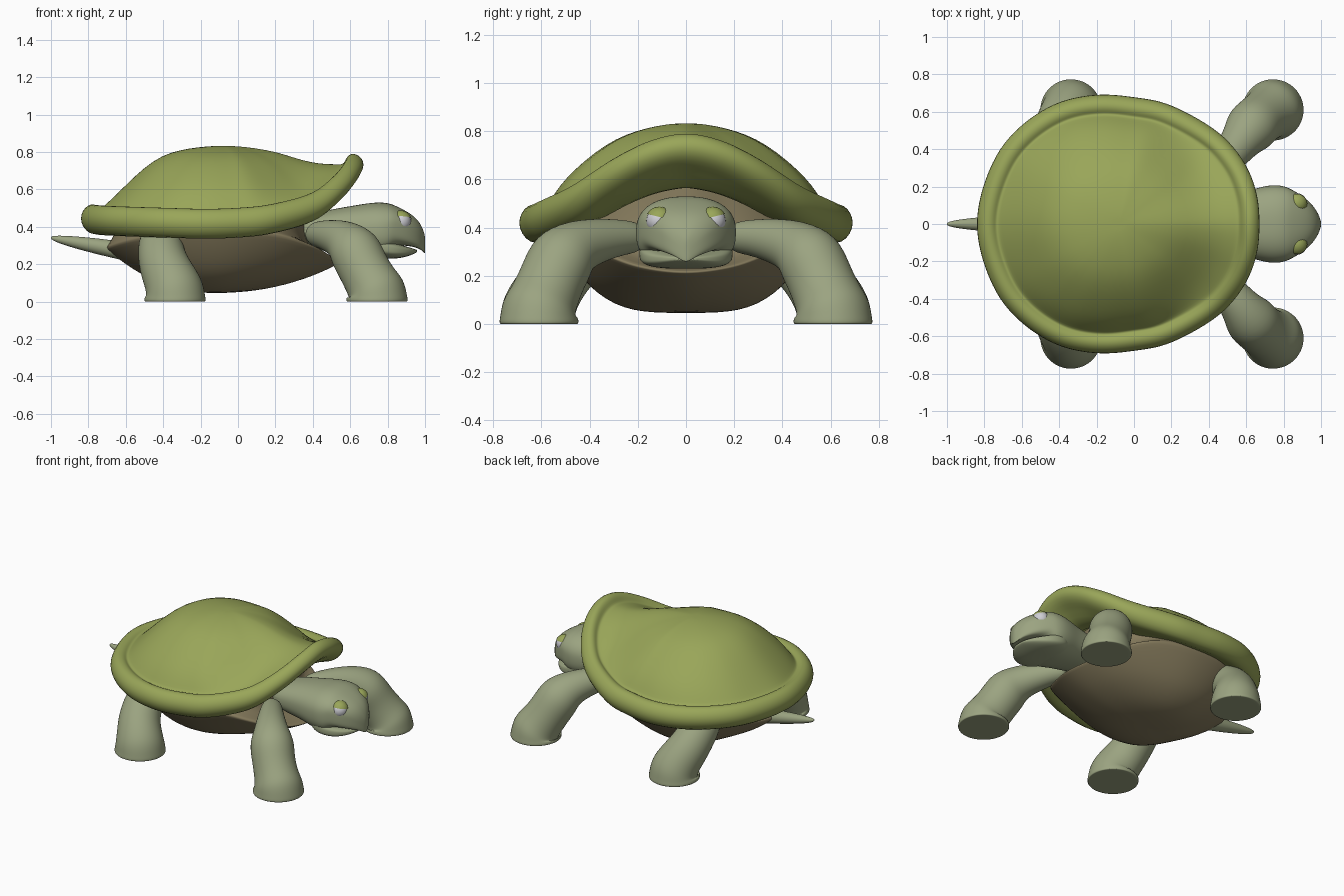
import bpy, bmesh, math
from mathutils import Vector, Quaternion, Matrix

if "Cube" in bpy.data.objects:
    bpy.data.objects.remove(bpy.data.objects["Cube"])


def material(name, rgb):
    m = bpy.data.materials.new(name)
    m.diffuse_color = (*rgb, 1)
    m.use_nodes = True
    m.node_tree.nodes["Principled BSDF"].inputs["Base Color"].default_value = m.diffuse_color
    return m


GREEN = material("shell_green", (0.32, 0.38, 0.10))
SKIN = material("skin", (0.33, 0.37, 0.22))
BROWN = material("belly_brown", (0.24, 0.20, 0.11))
WHITE = material("eye_grey", (0.62, 0.62, 0.66))


def finish(name, bm, mat, level=1):
    bmesh.ops.recalc_face_normals(bm, faces=bm.faces)
    me = bpy.data.meshes.new(name)
    bm.to_mesh(me)
    bm.free()
    me.shade_smooth()
    me.materials.append(mat)
    ob = bpy.data.objects.new(name, me)
    bpy.context.collection.objects.link(ob)
    if level:
        mod = ob.modifiers.new("smooth", 'SUBSURF')
        mod.levels = mod.render_levels = level
    return ob


def loft(name, rings, mat, start=True, end=True, level=1):
    """Skin a list of closed rings that have equal point counts."""
    bm = bmesh.new()
    vs = [[bm.verts.new(p) for p in r] for r in rings]
    n = len(vs[0])
    for a, b in zip(vs, vs[1:]):
        for i in range(n):
            j = (i + 1) % n
            bm.faces.new((a[i], a[j], b[j], b[i]))
    for ring, wanted in ((vs[0], start), (vs[-1], end)):
        if wanted:
            c = bm.verts.new(sum((v.co for v in ring), Vector()) / n)
            for i in range(n):
                bm.faces.new((ring[i], ring[(i + 1) % n], c))
    return finish(name, bm, mat, level)


def outline(half, steps=4):
    """Mirror a half outline in y and smooth it with a closed spline."""
    p = [Vector(q) for q in half]
    p += [Vector((q.x, -q.y, q.z)) for q in reversed(p[1:-1])]
    out, n = [], len(p)
    for i in range(n):
        a, b, c, d = (p[(i + k) % n] for k in (-1, 0, 1, 2))
        for s in range(steps):
            t = s / steps
            out.append(0.5 * (2 * b + (c - a) * t + (2 * a - 5 * b + 4 * c - d) * t * t
                              + (3 * b - a - 3 * c + d) * t ** 3))
    return out


def tube(name, path, mat, side=1, sides=20):
    """Tapered limb through (x, y, z, radius) points."""
    pts = [Vector((x, y * side, z)) for x, y, z, r in path]
    q, prev, rings = Quaternion(), Vector((0, 0, 1)), []
    for i, p in enumerate(pts):
        t = pts[min(i + 1, len(pts) - 1)] - pts[max(i - 1, 0)]
        if t.length > 1e-6:
            t.normalize()
            q = prev.rotation_difference(t) @ q
            prev = t
        r = path[i][3]
        rings.append([p + q @ Vector((r * math.cos(a), r * math.sin(a), 0))
                      for a in (2 * math.pi * k / sides for k in range(sides))])
    return loft(name, rings, mat, level=2)


def clamp(v):
    return max(0.0, min(1.0, v))


# Shell: rolled rim following the outline, flared up at the head, plus dome
rim = outline([(.675, 0, .735), (.658, .17, .70), (.588, .34, .615), (.445, .50, .51),
               (.2, .638, .445), (0, .682, .425), (-.2, .695, .42), (-.4, .655, .425),
               (-.58, .55, .43), (-.72, .4, .435), (-.81, .2, .44), (-.844, 0, .445)])
centre = Vector((-.08, 0, 0))


def rim_point(p, d, dz):
    inward = Vector((centre.x - p.x, -p.y, 0)).normalized()
    return p + inward * d + Vector((0, 0, dz))


# inset, height on the sides, change of height at the raised front
section = [(.25, -.02, -.15), (.17, -.04, -.13), (.10, -.085, -.02), (.05, -.085, .01),
           (.012, -.045, .005), (0, 0, 0), (.012, .042, -.01), (.04, .072, -.018),
           (.07, .078, -.02), (.092, .070, -.03), (.104, .060, -.045), (.115, .060, -.06)]
lift = [clamp((p.z - .43) / .30) for p in rim]
rings = [[rim_point(p, d, dz + k * f) for p, f in zip(rim, lift)] for d, dz, k in section]
groove = rings[-1]
# fraction of radius, dome height at the back, dome height on the sides
for s, h, h_side in [(.97, .07, .09), (.9, .22, .27), (.8, .42, .45), (.65, .69, .66),
                     (.5, .87, .82), (.35, .945, .915), (.2, .985, .975), (.08, 1, 1)]:
    ring = []
    for g, f in zip(groove, lift):
        dx, dy = g.x - centre.x, g.y
        k = h + (h_side - h) * dy * dy / (dx * dx + dy * dy)
        ring.append(Vector((centre.x + dx * s, dy * s, g.z + (.832 - g.z) * k ** (1 + 3 * f))))
    rings.append(ring)
loft("shell", rings, GREEN, start=False)

# Belly: deep bowl with a low lip at the front and a recessed wall behind it
lip = outline([(.565, 0, .215), (.51, .2, .24), (.40, .36, .30), (.2, .48, .36),
               (-.1, .535, .375), (-.4, .48, .36), (-.61, .28, .32), (-.71, 0, .285)])
bc = Vector((-.12, 0, 0))
rings = []
for s in (.1, .25, .4, .55, .7, .8, .9, .97, 1):
    ring = []
    for p in lip:
        d = p - bc
        power = 2.2 + 1.6 * d.y ** 2 / (d.x ** 2 + d.y ** 2)
        ring.append(Vector((bc.x + d.x * s, d.y * s, .046 + (p.z - .046) * s ** power)))
    rings.append(ring)
for s_side, s_front, z_side, z_front in ((.985, .97, .012, .008), (.95, .78, .04, .03),
                                         (.93, .72, .07, .12), (.9, .70, .09, .40)):
    ring = []
    for p in lip:
        g = clamp((p.x - .1) / .4)
        s = s_side + (s_front - s_side) * g
        ring.append(Vector((bc.x + (p.x - bc.x) * s, p.y * s, p.z + z_side + (z_front - z_side) * g)))
    rings.append(ring)
loft("belly", rings, BROWN, end=False)


# Head and jaw: rounded cross-sections along x (x, bottom, top, half width, squareness of underside)
def head_loft(name, stations, top=.85, sides=32):
    rings = []
    for x, lo, hi, w, e in stations:
        ring = []
        for k in range(sides):
            a = 2 * math.pi * (k + .5) / sides
            c, s = math.cos(a), math.sin(a)
            ex = top if s > 0 else e
            ring.append(Vector((x, w * math.copysign(abs(c) ** ex, c),
                                (lo + hi) / 2 + (hi - lo) / 2 * math.copysign(abs(s) ** ex, s))))
        rings.append(ring)
    loft(name, rings, SKIN, level=2)


head_loft("head", [(.33, .29, .45, .13, .85), (.5, .265, .495, .16, .85), (.6, .25, .51, .175, .85),
                   (.68, .236, .525, .20, .8), (.75, .233, .532, .211, .75),
                   (.80, .25, .528, .204, .65), (.835, .300, .517, .19, .5),
                   (.90, .300, .485, .152, .42), (.95, .290, .45, .108, .42),
                   (.98, .277, .41, .066, .5), (.995, .26, .37, .03, .6),
                   (1.0, .257, .345, .01, .8)])
head_loft("jaw", [(.66, .25, .37, .16, .8), (.74, .23, .35, .200, .75), (.82, .228, .322, .190, .7),
                  (.88, .234, .300, .155, .7), (.93, .250, .286, .10, .7),
                  (.957, .263, .277, .04, .8)], top=.5)


# Eyes with upper and lower lids
def eye_part(name, mat, radius, side, cut=None):
    bm = bmesh.new()
    bmesh.ops.create_uvsphere(bm, u_segments=24, v_segments=16, radius=radius)
    if cut:
        bmesh.ops.bisect_plane(bm, geom=bm.verts[:] + bm.edges[:] + bm.faces[:],
                               plane_co=(0, 0, cut[0]), plane_no=(0, .25 * side, cut[1]),
                               clear_outer=True)
    bm.transform(Matrix.Translation((.870, .110 * side, .428)))
    finish(name, bm, mat, 0)


for side, tag in ((1, "left"), (-1, "right")):
    eye_part("eyeball_" + tag, WHITE, .055, side)
    eye_part("upper_eyelid_" + tag, GREEN, .059, side, (.016, -1))
    eye_part("lower_eyelid_" + tag, GREEN, .058, side, (-.032, 1))

    # Legs ending in flat flared feet
    tube("front_leg_" + tag, [(.40, .19, .36, .062), (.45, .27, .36, .075), (.51, .36, .348, .092),
                              (.575, .45, .325, .112), (.625, .515, .278, .146),
                              (.665, .555, .19, .138), (.715, .592, .10, .143),
                              (.742, .61, .06, .158), (.743, .61, .03, .163),
                              (.743, .61, .012, .167), (.743, .61, .0, .165),
                              (.743, .61, .0, .155)], SKIN, side)
    tube("back_leg_" + tag, [(-.42, .34, .36, .10), (-.415, .44, .29, .125),
                             (-.40, .53, .20, .134), (-.36, .585, .12, .146),
                             (-.338, .61, .065, .158), (-.337, .61, .03, .163),
                             (-.337, .61, .012, .167), (-.337, .61, .0, .165),
                             (-.337, .61, .0, .155)], SKIN, side)

# Tail
tube("tail", [(-.5, 0, .25, .055), (-.68, 0, .283, .047), (-.84, 0, .312, .036),
              (-.95, 0, .332, .022), (-.99, 0, .34, .012), (-1.0, 0, .343, .004)], SKIN)
